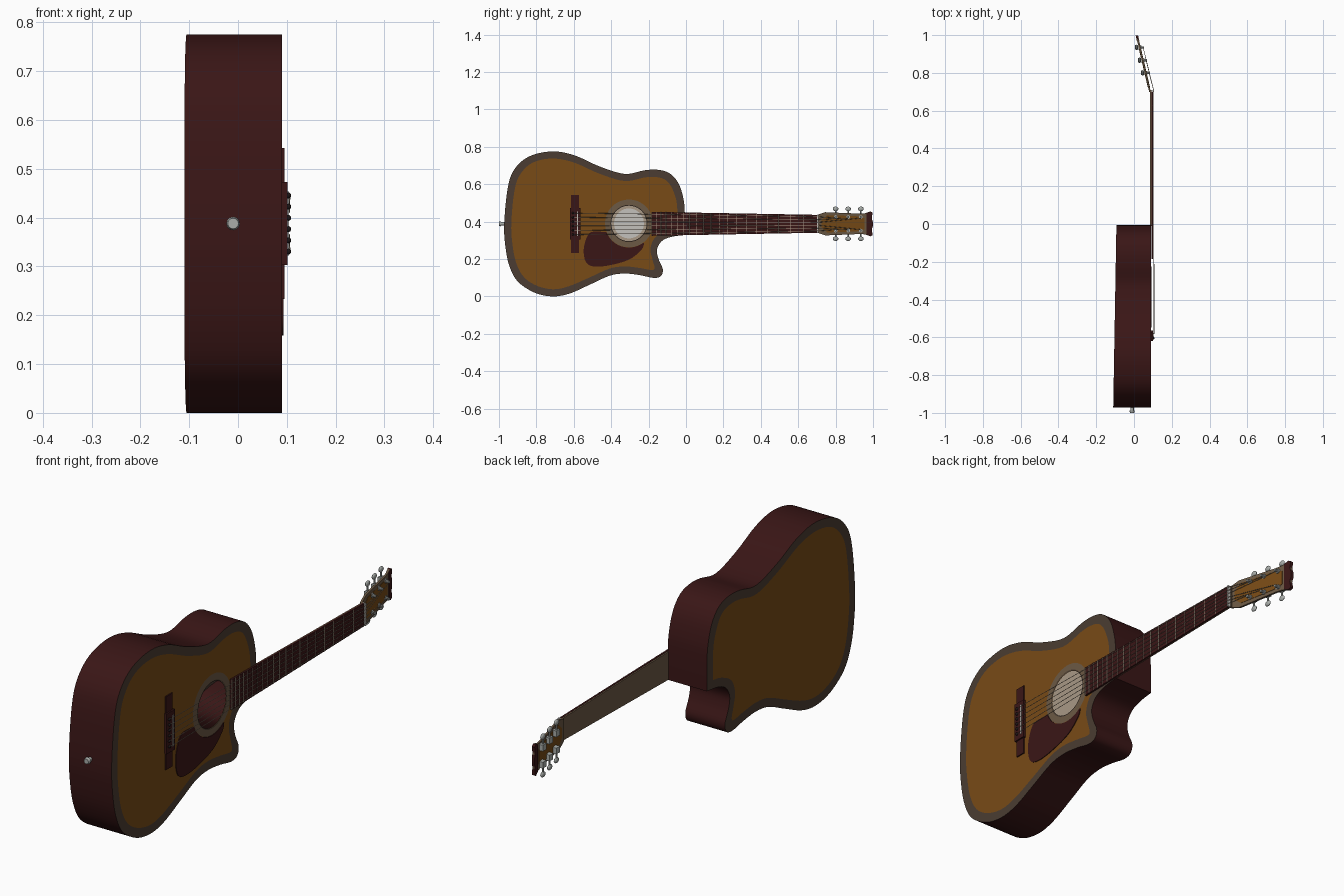
import bpy, bmesh, math
from mathutils import Vector

if "Cube" in bpy.data.objects:
    bpy.data.objects.remove(bpy.data.objects["Cube"])


def material(name, rgb):
    m = bpy.data.materials.new(name)
    m.diffuse_color = (*rgb, 1)
    m.use_nodes = True
    m.node_tree.nodes["Principled BSDF"].inputs["Base Color"].default_value = m.diffuse_color
    return m


WOOD = material("amber wood", (0.19, 0.07, 0.008))
RED = material("dark red wood", (0.042, 0.008, 0.008))
BIND = material("binding brown", (0.07, 0.046, 0.032))
TAN = material("tan brown", (0.15, 0.10, 0.058))
METAL = material("metal grey", (0.40, 0.42, 0.40))
STRING = material("string beige", (0.40, 0.32, 0.24))
PALE = material("pale grey", (0.55, 0.53, 0.50))
BLACK = material("near black", (0.012, 0.008, 0.008))

FRONT, ZC = 0.09, 0.388            # front plane and centre line height
HOLE = (-0.305, 0.39)


def back(y):
    return -0.093 + 0.0175 * y


def head(y):
    return 0.085 - 0.233 * (y - 0.70)


def finish(name, bm, mat):
    me = bpy.data.meshes.new(name)
    bm.to_mesh(me)
    bm.free()
    me.materials.append(mat)
    ob = bpy.data.objects.new(name, me)
    bpy.context.collection.objects.link(ob)
    return ob


def spline(p, closed=False, n=5):
    """Catmull-Rom curve through the points."""
    out, k = [], len(p)
    for i in range(k if closed else k - 1):
        get = (lambda j: p[j % k]) if closed else (lambda j: p[max(0, min(k - 1, j))])
        a, b, c, d = (Vector(get(i + j)) for j in (-1, 0, 1, 2))
        for s in range(n):
            t = s / n
            out.append(tuple(0.5 * (2 * b + (c - a) * t + (2 * a - 5 * b + 4 * c - d) * t * t
                                    + (3 * b - a - 3 * c + d) * t ** 3)))
    return out if closed else out + [p[-1]]


def circle(c, r, n=40):
    return [(c[0] + r * math.cos(2 * math.pi * i / n), c[1] + r * math.sin(2 * math.pi * i / n))
            for i in range(n)]


def sheet(name, loops, xf, mat, sign):
    """Flat sheet filling the first loop, later loops are holes."""
    bm = bmesh.new()
    for lp in loops:
        vs = [bm.verts.new((0, y, z)) for y, z in lp]
        for i, v in enumerate(vs):
            bm.edges.new((vs[i - 1], v))
    bmesh.ops.triangle_fill(bm, use_beauty=True, edges=bm.edges[:])
    bm.normal_update()
    for f in bm.faces:
        if f.normal.x * sign < 0:
            f.normal_flip()
    for v in bm.verts:
        v.co.x = xf(v.co.y)
    return finish(name, bm, mat)


def plate(name, pts, x0, x1, mat, xf=lambda y: 0):
    """Outline in y,z extruded from x0 to x1 above the plane xf(y)."""
    bm = bmesh.new()
    lo = [bm.verts.new((xf(y) + x0, y, z)) for y, z in pts]
    hi = [bm.verts.new((xf(y) + x1, y, z)) for y, z in pts]
    bm.faces.new(lo)
    bm.faces.new(hi)
    for i in range(len(pts)):
        bm.faces.new((lo[i - 1], lo[i], hi[i], hi[i - 1]))
    bmesh.ops.recalc_face_normals(bm, faces=bm.faces)
    return finish(name, bm, mat)


def rod(name, a, b, r, mat, r2=None, n=10):
    a, b = Vector(a), Vector(b)
    bm = bmesh.new()
    bmesh.ops.create_cone(bm, cap_ends=True, segments=n, radius1=r, radius2=r if r2 is None else r2,
                          depth=(b - a).length)
    ob = finish(name, bm, mat)
    ob.location = (a + b) / 2
    ob.rotation_euler = (b - a).to_track_quat('Z', 'Y').to_euler()
    return ob


def ball(name, c, size, mat):
    bm = bmesh.new()
    bmesh.ops.create_uvsphere(bm, u_segments=12, v_segments=8, radius=1)
    ob = finish(name, bm, mat)
    ob.location, ob.scale = c, size
    return ob


def mirrored(half):
    """Outline given as (y, half width), mirrored about the centre line."""
    return [(y, ZC + w) for y, w in half] + [(y, ZC - w) for y, w in reversed(half)]


# Body outlines: outer edge and inner edge of the binding
outer = spline([(-.006, .44), (-.013, .519), (-.04, .604), (-.088, .658), (-.152, .677), (-.222, .674),
                (-.329, .655), (-.463, .695), (-.596, .754), (-.714, .775), (-.837, .749), (-.917, .68),
                (-.953, .58), (-.972, .39), (-.966, .27), (-.945, .165), (-.90, .08), (-.81, .02),
                (-.714, 0), (-.623, .015), (-.516, .062), (-.41, .11), (-.33, .122), (-.249, .114),
                (-.174, .099), (-.135, .108), (-.124, .145), (-.147, .20), (-.155, .25), (-.13, .295),
                (-.08, .318), (-.006, .328)])
inner = spline([(-.045, .44), (-.052, .515), (-.078, .585), (-.11, .623), (-.16, .638), (-.22, .636),
                (-.329, .617), (-.463, .656), (-.60, .716), (-.714, .737), (-.82, .715), (-.888, .65),
                (-.918, .56), (-.934, .39), (-.928, .28), (-.908, .18), (-.868, .105), (-.80, .058),
                (-.714, .038), (-.63, .053), (-.516, .101), (-.41, .148), (-.33, .16), (-.249, .152),
                (-.185, .141), (-.168, .152), (-.18, .20), (-.19, .255), (-.165, .315),
                (-.10, .35), (-.045, .36)])
hole = circle(HOLE, 0.095)

# Body shell
bm = bmesh.new()
ring = [(bm.verts.new((FRONT, y, z)), bm.verts.new((back(y), y, z))) for y, z in outer]
for i in range(len(ring)):
    (a, b), (c, d) = ring[i - 1], ring[i]
    bm.faces.new((a, c, d, b))
bmesh.ops.recalc_face_normals(bm, faces=bm.faces)
finish("body_sides", bm, RED)
sheet("front_binding", [outer, inner], lambda y: FRONT, BIND, 1)
sheet("front_panel", [inner, hole], lambda y: FRONT, WOOD, 1)
sheet("back_binding", [outer, inner], back, BIND, -1)
sheet("back_panel", [inner], back, WOOD, -1)
sheet("inner_lining", [inner], lambda y: back(y) + .006, STRING, 1)
sheet("inner_label", [circle(HOLE, .08)], lambda y: back(y) + .009, PALE, 1)

# Rosette and pickguard
sheet("rosette", [circle(HOLE, .128), hole], lambda y: FRONT + .002, TAN, 1)
sheet("rosette_line", [circle(HOLE, .1), circle(HOLE, .096)], lambda y: FRONT + .003, BIND, 1)
arc = [(HOLE[0] + .129 * math.cos(math.radians(a)), HOLE[1] + .129 * math.sin(math.radians(a)))
       for a in range(306, 200, -7)]
guard = spline([(-.46, .346), (-.516, .338), (-.546, .262), (-.537, .187), (-.495, .16), (-.41, .166),
                (-.302, .198), (-.238, .25), (-.224, .284)])
plate("pickguard", guard + arc, FRONT, FRONT + .003, RED)

# Bridge, saddle and pins
plate("bridge_base", mirrored([(-.616, .155), (-.572, .155)]), FRONT, FRONT + .005, RED)
plate("bridge_block", mirrored([(-.62, .085), (-.565, .085)]), FRONT, FRONT + .011, RED)
plate("saddle", mirrored([(-.582, .066), (-.577, .066)]), FRONT, FRONT + .014, PALE)

# Neck, fingerboard, nut and frets
plate("neck", mirrored([(-.01, .059), (.71, .047)]), .086, .092, TAN)
plate("fingerboard", mirrored([(-.185, .064), (.70, .048)]), .092, .100, RED)
plate("nut", mirrored([(.70, .047), (.708, .047)]), .090, .104, PALE)
for i in range(1, 21):
    y = -.59 + 1.29 * 2 ** (-i / 12)
    w = .048 + (.70 - y) * .018
    rod("fret", (.1, y, ZC - w), (.1, y, ZC + w), .0018, STRING, n=6)

# Headstock, tilted back
plate("headstock", mirrored([(.70, .047), (.745, .062), (.92, .055), (.955, .056), (.985, .066), (.995, .03)]),
      -.005, .004, TAN, head)
plate("headstock_face", mirrored([(.725, .02), (.755, .046), (.91, .041), (.955, .03)]),
      -.0065, .0055, WOOD, head)
plate("headstock_tip", mirrored([(.965, .057), (.985, .067), (.998, .06), (.993, .03), (.999, 0.012)]),
      -.007, .006, RED, head)

# Tuners
for s in (1, -1):
    for y in (.80, .867, .935):
        x = head(y)
        rod("tuner_post", (x, y, ZC + s * .036), (x + .022, y, ZC + s * .036), .006, METAL)
        rod("tuner_collar", (x, y, ZC + s * .036), (x + .009, y, ZC + s * .036), .01, METAL)
        plate("tuner_gearbox", [(y + u * .012, ZC + s * .036 + v * .013)
                                for u, v in ((-1, -1), (1, -1), (1, 1), (-1, 1))], x - .024, x - .005, METAL)
        rod("tuner_shaft", (x - .016, y, ZC + s * .04), (x - .016, y, ZC + s * .075), .004, METAL)
        ball("tuner_knob", (x - .016, y, ZC + s * .08), (.007, .015, .012), METAL)

# Strings and bridge pins
for i in range(6):
    k = i - 2.5
    s = 1 if k > 0 else -1
    py = (.80, .867, .935)[int(2.5 - abs(k))]
    path = [(.102, -.602, ZC + k * .023), (.106, -.58, ZC + k * .023), (.105, .704, ZC + k * .0152),
            (head(py) + .018, py, ZC + s * .031)]
    cu = bpy.data.curves.new("string", 'CURVE')
    cu.dimensions, cu.bevel_depth, cu.bevel_resolution = '3D', .0015, 0
    sp = cu.splines.new('POLY')
    sp.points.add(len(path) - 1)
    for p, co in zip(sp.points, path):
        p.co = (*co, 1)
    cu.materials.append(STRING)
    bpy.context.collection.objects.link(bpy.data.objects.new("string", cu))
    ball("bridge_pin", (.103, -.605, ZC + k * .023), (.006, .006, .006), BLACK)

# Strap button
rod("strap_button_stem", (-.01, -.965, ZC), (-.01, -.99, ZC), .009, METAL, n=12)
rod("strap_button_cap", (-.01, -.988, ZC), (-.01, -1.0, ZC), .014, METAL, r2=.011, n=12)

# Smooth shading with sharp edges kept
for ob in bpy.context.collection.objects:
    if ob.type == 'MESH':
        ob.select_set(True)
        bpy.context.view_layer.objects.active = ob
bpy.ops.object.shade_smooth_by_angle(angle=math.radians(35))
